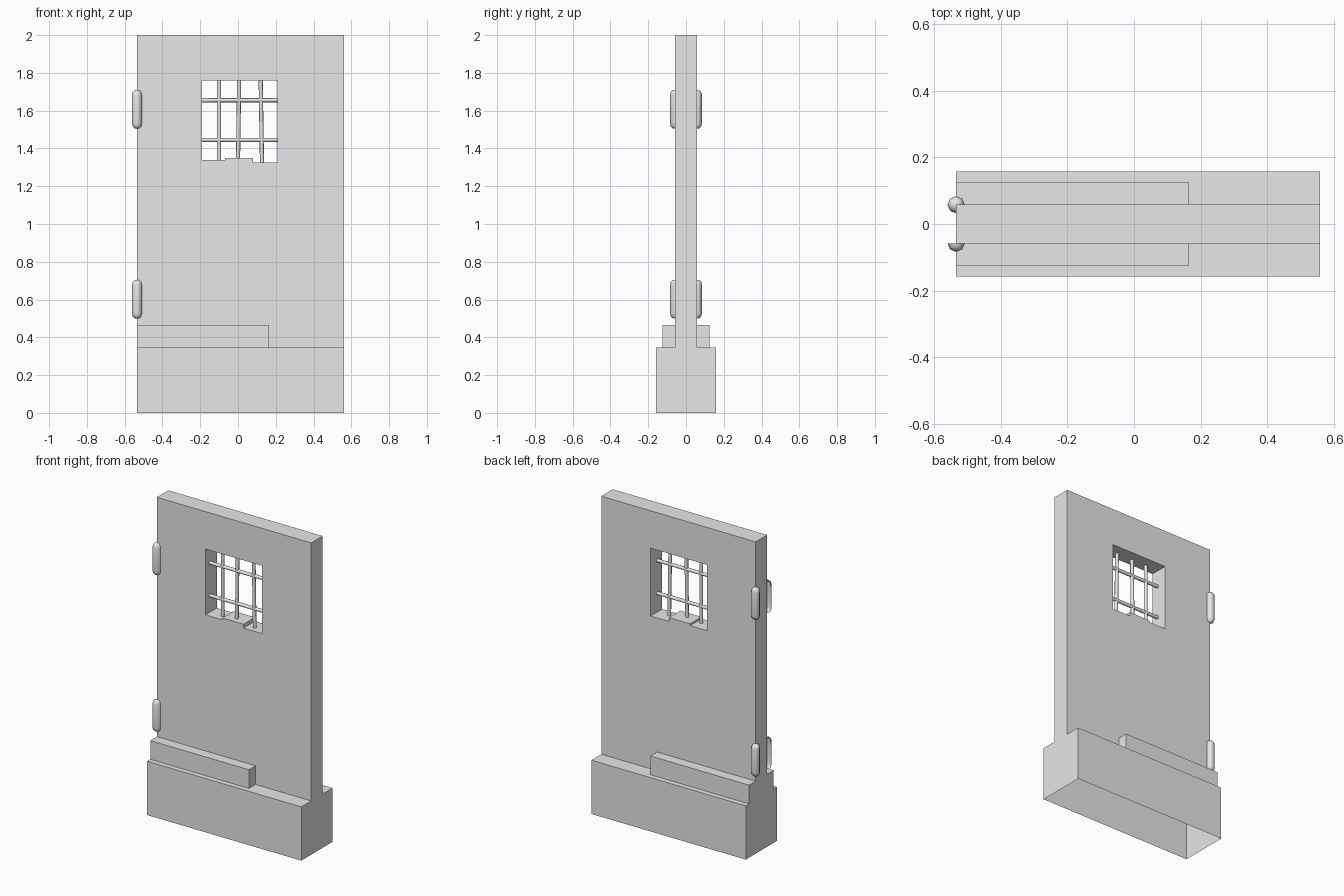
import bpy, bmesh, math
from mathutils import Vector

cube = bpy.data.objects.get("Cube")
if cube:
    bpy.data.objects.remove(cube, do_unlink=True)

# One plain grey for everything
GREY = (0.8, 0.8, 0.8, 1.0)
grey = bpy.data.materials.new("plain grey")
grey.use_nodes = True
grey.diffuse_color = GREY
grey.node_tree.nodes["Principled BSDF"].inputs["Base Color"].default_value = GREY

LEFT, RIGHT, HALF, BASE_TOP = -0.535, 0.56, 0.058, 0.345


def finish(name, bm, recalc=True):
    if recalc:
        bmesh.ops.recalc_face_normals(bm, faces=bm.faces[:])
    mesh = bpy.data.meshes.new(name)
    bm.to_mesh(mesh)
    bm.free()
    mesh.materials.append(grey)
    obj = bpy.data.objects.new(name, mesh)
    bpy.context.collection.objects.link(obj)
    return obj


def slab(name, outline, y0, y1, open_bottom=False):
    """Extrude an x-z outline from y0 to y1."""
    bm = bmesh.new()
    face = bm.faces.new([bm.verts.new((x, y0, z)) for x, z in outline])
    extruded = bmesh.ops.extrude_face_region(bm, geom=[face])["geom"]
    moved = [v for v in extruded if isinstance(v, bmesh.types.BMVert)]
    bmesh.ops.translate(bm, verts=moved, vec=(0, y1 - y0, 0))
    bmesh.ops.recalc_face_normals(bm, faces=bm.faces[:])
    if open_bottom:
        down = [f for f in bm.faces if f.normal.z < -0.9]
        bmesh.ops.delete(bm, geom=down, context="FACES_ONLY")
    return finish(name, bm, recalc=False)


def rect(x0, x1, z0, z1):
    return [(x0, z0), (x1, z0), (x1, z1), (x0, z1)]


def activate(obj):
    bpy.ops.object.select_all(action="DESELECT")
    obj.select_set(True)
    bpy.context.view_layer.objects.active = obj


def smooth(obj):
    activate(obj)
    bpy.ops.object.shade_smooth_by_angle(angle=math.radians(50))


def rod(name, start, end, radius=0.011):
    start, end = Vector(start), Vector(end)
    axis = end - start
    bm = bmesh.new()
    bmesh.ops.create_cone(bm, cap_ends=True, segments=8, radius1=radius,
                          radius2=radius, depth=axis.length)
    bm.transform(axis.to_track_quat("Z", "Y").to_matrix().to_4x4())
    bmesh.ops.translate(bm, verts=bm.verts[:], vec=(start + end) / 2)
    smooth(finish(name, bm))


def hinge(name, y, z, sides, sweep):
    """Turned barrel with rounded ends, swept from the -x side."""
    profile = [(0, -0.103), (0.014, -0.1), (0.023, -0.09), (0.026, -0.075)]
    profile += [(r, -h) for r, h in reversed(profile)]
    bm = bmesh.new()
    verts = [bm.verts.new((LEFT - r, y, z + h)) for r, h in profile]
    edges = [bm.edges.new(pair) for pair in zip(verts, verts[1:])]
    bmesh.ops.spin(bm, geom=verts + edges, cent=(LEFT, y, z), axis=(0, 0, 1),
                   angle=sweep, steps=sides)
    bmesh.ops.remove_doubles(bm, verts=bm.verts[:], dist=0.0005)
    smooth(finish(name, bm))


# Door slab with a window that has a stepped sill
door = slab("door_slab", rect(LEFT, RIGHT, BASE_TOP, 2), -HALF, HALF)
window = [(-0.19, 1.338), (-0.07, 1.338), (-0.07, 1.35), (0.08, 1.35),
          (0.08, 1.325), (0.21, 1.325), (0.21, 1.76), (-0.19, 1.76)]
cutter = slab("window_cutter", window, -0.2, 0.2)
cutter.hide_render = True
cut = door.modifiers.new("window", "BOOLEAN")
cut.object = cutter
cut.operation = "DIFFERENCE"
cut.solver = "EXACT"
activate(door)
bpy.ops.object.modifier_apply(modifier=cut.name)
bpy.data.objects.remove(cutter, do_unlink=True)

# Hollow base, open underneath
slab("base", rect(LEFT, RIGHT, 0, BASE_TOP), -0.158, 0.158, open_bottom=True)

# Short ledge on each side of the door
for side, sign in (("front", -1), ("back", 1)):
    slab(side + "_ledge", rect(LEFT, 0.165, BASE_TOP, 0.465),
         sign * HALF, sign * 0.125)

# Window bars, a little uneven
for i, (top_x, low_x) in enumerate([(-0.1, -0.1), (0.006, 0.0), (0.12, 0.127)]):
    rod(f"upright_bar_{i + 1}", (low_x, -0.012, 1.32), (top_x, -0.012, 1.765))
for name, z in (("upper", 1.655), ("lower", 1.445)):
    rod(name + "_cross_bar", (-0.195, -0.012, z), (0.215, -0.012, z))

# Hinges: half barrels in front, full barrels behind
for level, z in (("lower", 0.602), ("upper", 1.607)):
    hinge(level + "_front_hinge", -HALF, z, 4, math.pi)
    hinge(level + "_back_hinge", HALF, z, 8, math.tau)
